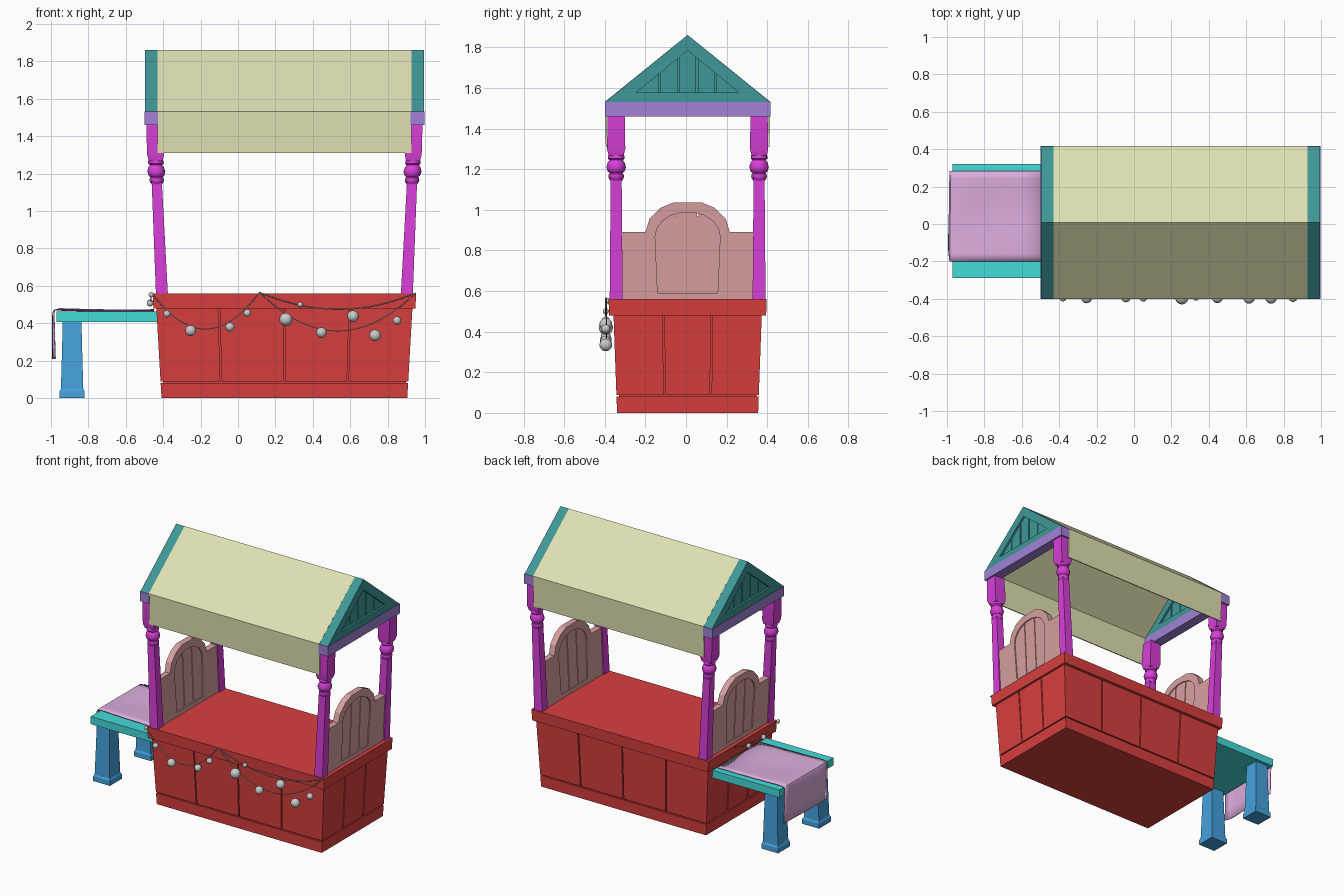
import bpy, bmesh, math
from mathutils import Vector, Matrix

if "Cube" in bpy.data.objects:
    bpy.data.objects.remove(bpy.data.objects["Cube"])

CX, CY = 0.248, 0.008          # centre of the stall


def finish(name, bm, color=None, smooth=False):
    bmesh.ops.recalc_face_normals(bm, faces=bm.faces)
    me = bpy.data.meshes.new(name)
    bm.to_mesh(me)
    bm.free()
    ob = bpy.data.objects.new(name, me)
    bpy.context.collection.objects.link(ob)
    if color:
        mat = bpy.data.materials.get(color[0]) or bpy.data.materials.new(color[0])
        mat.diffuse_color = (*color[1], 1)
        mat.use_nodes = True
        mat.node_tree.nodes["Principled BSDF"].inputs["Base Color"].default_value = mat.diffuse_color
        me.materials.append(mat)
    if smooth:
        bpy.ops.object.select_all(action='DESELECT')
        ob.select_set(True)
        bpy.context.view_layer.objects.active = ob
        bpy.ops.object.shade_smooth_by_angle(angle=math.radians(35))
    return ob


def loft(bm, rings):
    """Skin a list of equal-length point rings and cap both ends."""
    rows = [[bm.verts.new(p) for p in r] for r in rings]
    n = len(rows[0])
    for a, b in zip(rows, rows[1:]):
        for i in range(n):
            bm.faces.new((a[i], a[(i + 1) % n], b[(i + 1) % n], b[i]))
    bm.faces.new(rows[0])
    bm.faces.new(rows[-1])


def rect(x0, x1, y0, y1, z):
    return [(x0, y0, z), (x1, y0, z), (x1, y1, z), (x0, y1, z)]


def box(bm, x0, x1, y0, y1, z0, z1):
    loft(bm, [rect(x0, x1, y0, y1, z0), rect(x0, x1, y0, y1, z1)])


def plate(bm, pts, h, f):
    """Flat outline in y, z thickened by +-h across."""
    loft(bm, [[f(t, y, z) for y, z in pts] for t in (-h, h)])


def frame(bm, outer, inner, h, f):
    """Open plate between two outlines with equal point counts."""
    rows = [[bm.verts.new(f(t, y, z)) for y, z in pts]
            for pts, t in ((outer, -h), (outer, h), (inner, h), (inner, -h))]
    n = len(outer)
    for k in range(4):
        a, b = rows[k], rows[(k + 1) % 4]
        for i in range(n):
            bm.faces.new((a[i], a[(i + 1) % n], b[(i + 1) % n], b[i]))


def planks(bm, cuts, zb, top, h, f, gap=0.004):
    """Vertical boards with narrow gaps below a top edge function."""
    for a, b in zip(cuts, cuts[1:]):
        a, b = a + gap, b - gap
        ys = [b + (a - b) * i / 6 for i in range(7)]
        plate(bm, [(a, zb), (b, zb)] + [(y, max(top(y), zb + .001)) for y in ys], h, f)


RED = ("red", (0.69, 0.05, 0.05))
MAGENTA = ("magenta", (0.70, 0.05, 0.70))
TEAL = ("dark_teal", (0.05, 0.31, 0.31))
VIOLET = ("violet", (0.36, 0.22, 0.68))
ROSE = ("rose", (0.69, 0.35, 0.35))
KHAKI = ("khaki", (0.75, 0.75, 0.45))
CYAN = ("cyan", (0.06, 0.70, 0.70))
BLUE = ("blue", (0.06, 0.36, 0.72))
PINK = ("pink", (0.72, 0.42, 0.72))

# Flared counter: plinth, boards around a core, rim
bm = bmesh.new()
box(bm, -.657, .657, -.3475, .3475, 0, .08)
box(bm, -.645, .645, -.336, .336, .07, .49)
xs, ys = (-.657, -.336, 0, .336, .657), (-.3475, -.113, .113, .3475)
for i in range(4):
    for j in range(3):
        g = .004
        box(bm, xs[i] + g * (i > 0), xs[i + 1] - g * (i < 3),
            ys[j] + g * (j > 0), ys[j + 1] - g * (j < 2), .088, .485)
box(bm, -.672, .672, -.368, .368, .48, .56)
for v in bm.verts:
    z = v.co.z
    v.co = (CX + v.co.x * (1 + .0875 * z), CY + v.co.y * (1 + .105 * z), z)
finish("counter", bm, RED)

# Leaning turned posts
turning = [(.026, 1.14), (.036, 1.155), (.039, 1.165), (.036, 1.177), (.031, 1.181),
           (.042, 1.19), (.048, 1.21), (.042, 1.233), (.033, 1.245),
           (.041, 1.253), (.041, 1.265), (.03, 1.285)]
for sx in (-1, 1):
    for sy in (-1, 1):
        bm = bmesh.new()
        for part in ([(.032, .55), (.027, 1.165)], [(.037, 1.268), (.045, 1.3), (.042, 1.47)]):
            loft(bm, [rect(-h, h, -h, h, z) for h, z in part])
        loft(bm, [[(r * math.cos(k * math.pi / 8), r * math.sin(k * math.pi / 8), z)
                   for k in range(16)] for r, z in turning])
        for v in bm.verts:
            z = v.co.z
            v.co.x += CX + sx * (.655 + .046 * (z - .56))
            v.co.y += CY + sy * .352
        finish(f"post_{'left' if sx < 0 else 'right'}_{'front' if sy < 0 else 'back'}",
               bm, MAGENTA, True)

# Arched end panels, gables and beams on both ends
outer = [(-.33, .56), (-.33, .89), (-.2, .89), (-.18, .955), (-.125, 1.01), (-.06, 1.037),
         (.076, 1.037), (.141, 1.01), (.196, .955), (.216, .89), (.346, .89), (.346, .56)]
arch = [(CY - .16 * math.cos(math.pi * i / 9), .87 + .12 * math.sin(math.pi * i / 9))
        for i in range(10)]
inner = [(-.14, .59)] + arch + [(.156, .59)]
for s, side in ((-1, "left"), (1, "right")):
    lean = lambda t, y, z: Vector((CX + s * (.655 + .046 * (z - .56) + t), y, z))
    bm = bmesh.new()
    frame(bm, outer, inner, .022, lean)
    curve_top = lambda y: .87 + .13 * math.sqrt(max(0, 1 - ((y - CY) / .172) ** 2))
    planks(bm, (-.17, -.045, .058, .186), .57, curve_top, .014, lean, .003)
    box_pts = [(-.15, .57), (.166, .57), (.166, .88), (.1, .97), (-.084, .97), (-.15, .88)]
    plate(bm, box_pts, .008, lean)
    finish(f"end_panel_{side}", bm, ROSE)

    flat = lambda t, y, z: Vector((CX + s * (.712 + t), y, z))
    bm = bmesh.new()
    frame(bm, [(-.4, 1.53), (CY, 1.862), (.416, 1.53)],
          [(-.245, 1.578), (CY, 1.785), (.261, 1.578)], .034, flat)
    slope = lambda y: 1.8 - abs(y - CY) * .82
    planks(bm, (-.26, -.13, -.038, .054, .146, .276), 1.56, slope, .02, flat)
    plate(bm, [(-.26, 1.56), (CY, 1.8), (.276, 1.56)], .012, flat)
    finish(f"gable_{side}", bm, TEAL)

    bm = bmesh.new()
    box(bm, CX + s * .712 - .037, CX + s * .712 + .037, -.4, .416, 1.46, 1.531)
    finish(f"gable_beam_{side}", bm, VIOLET)

# Canopy cloth with hanging valances
bm = bmesh.new()
prof = [(-.395, 1.31), (-.4, 1.532), (CY, 1.862), (.416, 1.532), (.411, 1.31),
        (.404, 1.31), (.408, 1.528), (CY, 1.852), (-.392, 1.528), (-.388, 1.31)]
rows = [[bm.verts.new((x, y, z)) for y, z in prof] for x in (-.431, .927)]
for i in range(10):
    j = (i + 1) % 10
    bm.faces.new((rows[0][i], rows[0][j], rows[1][j], rows[1][i]))
for r in rows:
    for i in range(4):
        bm.faces.new((r[i], r[i + 1], r[8 - i], r[9 - i]))
finish("canopy", bm, KHAKI)

# Side table with two legs
bm = bmesh.new()
box(bm, -.97, -.425, -.29, .32, .407, .462)
finish("table_top", bm, CYAN)
for y, name in ((-.218, "front"), (.248, "back")):
    bm = bmesh.new()
    for part in ([(.067, 0), (.067, .035), (.06, .048)], [(.06, .04), (.054, .25), (.05, .41)]):
        loft(bm, [rect(-.887 - h, -.887 + h, y - h, y + h, z) for h, z in part])
    finish(f"table_leg_{name}", bm, BLUE)

# Draped table cloth
path = [(-.45, .468), (-.6, .467), (-.75, .468), (-.87, .471), (-.955, .474), (-.979, .47),
        (-.984, .455), (-.982, .38), (-.98, .3), (-.977, .21)]
bm = bmesh.new()
grid = []
for i, (x, z) in enumerate(path):
    row = []
    for k in range(13):
        v = k / 12
        swell = max(0, i - 4) / 5 * .016 * (1 - abs(v - .12) / .88 if v > .12 else v / .12)
        row.append(bm.verts.new((x - swell, -.2 + .483 * v,
                                 z + (.004 * math.sin(v * 7 + i * .5) if i < 5 else 0))))
    grid.append(row)
for a, b in zip(grid, grid[1:]):
    for k in range(12):
        bm.faces.new((a[k], a[k + 1], b[k + 1], b[k]))
cloth = finish("table_cloth", bm, PINK, True)
mod = cloth.modifiers.new("thickness", 'SOLIDIFY')
mod.thickness, mod.offset = .006, 0

# Light string: sagging wires
cu = bpy.data.curves.new("light_wire", 'CURVE')
cu.dimensions, cu.bevel_depth, cu.bevel_resolution = '3D', .003, 1
for p, q, sag in (((-.462, -.391, .562), (.115, -.391, .566), .195),
                  ((.115, -.391, .566), (.95, -.391, .562), .205),
                  ((.115, -.395, .566), (.95, -.395, .562), .09),
                  ((-.466, -.391, .562), (-.466, .12, .562), .05)):
    sp = cu.splines.new('POLY')
    sp.points.add(20)
    for i, pt in enumerate(sp.points):
        t = i / 20
        c = Vector(p).lerp(Vector(q), t)
        pt.co = (c.x, c.y, c.z - 4 * sag * t * (1 - t), 1)
wire = bpy.data.objects.new("light_wire", cu)
bpy.context.collection.objects.link(wire)
bpy.ops.object.select_all(action='DESELECT')
wire.select_set(True)
bpy.context.view_layer.objects.active = wire
bpy.ops.object.convert(target='MESH')

# Round bulbs
F = -.395
bulbs = [(-.38, F, .45, .019), (-.253, F, .36, .029), (-.043, F, .38, .024), (.05, F, .455, .02),
         (.256, F, .42, .035), (.332, F, .5, .015), (.446, F, .35, .028), (.615, F, .437, .031),
         (.733, F, .335, .031), (.85, F, .414, .022), (-.47, -.21, .507, .017),
         (-.47, -.04, .51, .017), (-.464, -.385, .552, .014)]
bm = bmesh.new()
for x, y, z, r in bulbs:
    bmesh.ops.create_uvsphere(bm, u_segments=16, v_segments=10, radius=r,
                              matrix=Matrix.Translation((x, y, z)))
finish("light_bulbs", bm, None, True)
